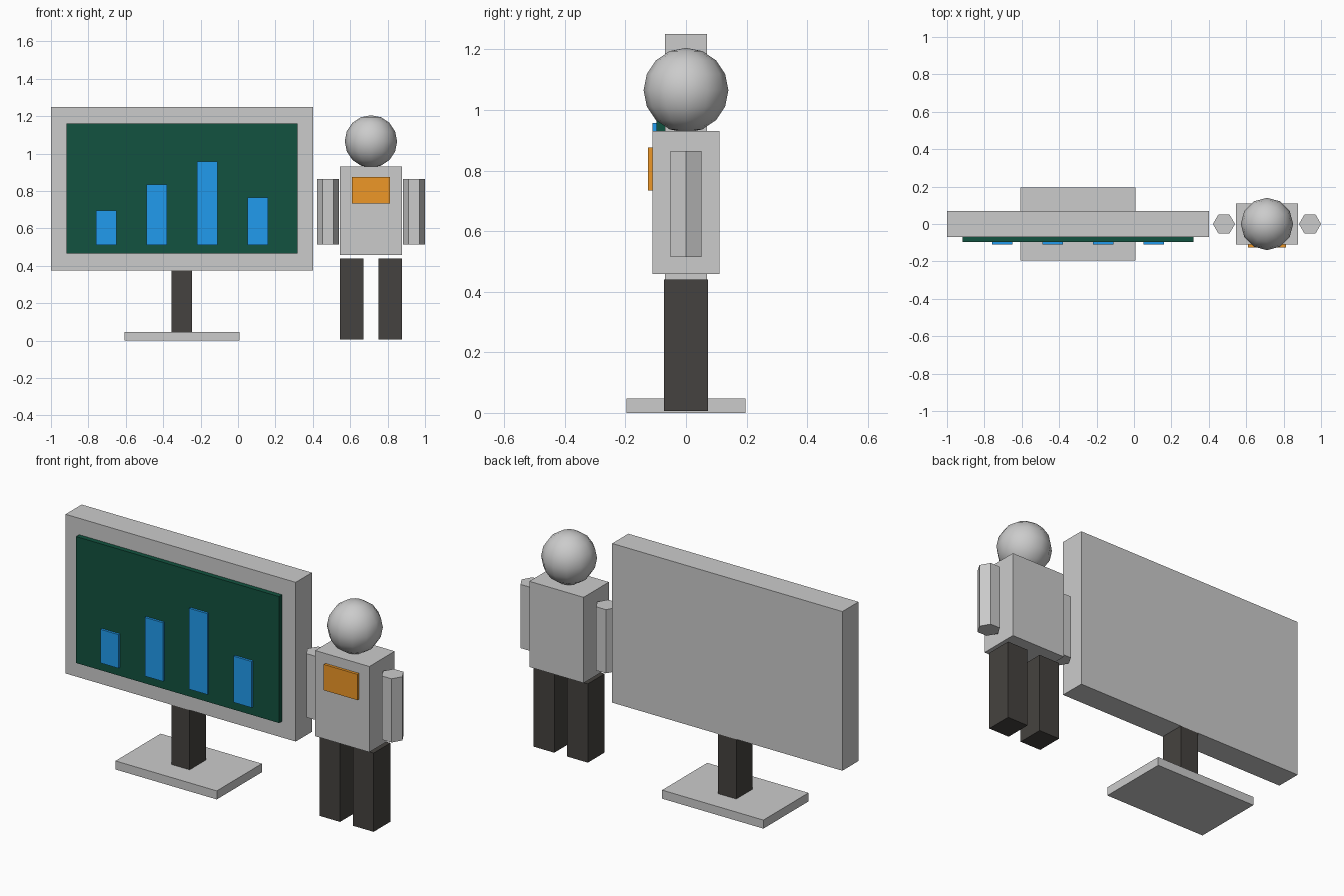
import bpy, math

if "Cube" in bpy.data.objects:
    bpy.data.objects.remove(bpy.data.objects["Cube"])


def material(name, color):
    m = bpy.data.materials.new(name)
    m.diffuse_color = (*color, 1)
    m.use_nodes = True
    m.node_tree.nodes["Principled BSDF"].inputs["Base Color"].default_value = m.diffuse_color
    return m


GREEN = material("board_green", (0.006, 0.085, 0.05))
BLUE = material("chart_blue", (0.015, 0.33, 0.85))
ORANGE = material("badge_orange", (0.85, 0.31, 0.02))
DARK = material("dark_grey", (0.06, 0.055, 0.05))


def finish(name, mat=None):
    ob = bpy.context.object
    ob.name = name
    if mat:
        ob.data.materials.append(mat)
    return ob


def box(name, x, y, z, mat=None):
    """Box from (min, max) ranges on each axis."""
    bpy.ops.mesh.primitive_cube_add(size=1, location=[(a + b) / 2 for a, b in (x, y, z)])
    bpy.context.object.scale = [b - a for a, b in (x, y, z)]
    bpy.ops.object.transform_apply(location=False, rotation=False, scale=True)
    return finish(name, mat)


# Display board on a stand
box("stand_base", (-0.608, 0.008), (-0.196, 0.196), (0, 0.047))
box("stand_post", (-0.355, -0.245), (-0.07, 0.07), (0.047, 0.375), DARK)
box("board_frame", (-1, 0.4), (-0.07, 0.07), (0.375, 1.25))
box("board_screen", (-0.917, 0.318), (-0.097, -0.07), (0.465, 1.16), GREEN)

# Bar chart
for i, top in enumerate((0.697, 0.835, 0.957, 0.766)):
    x = -0.705 + 0.27 * i
    box(f"chart_bar_{i + 1}", (x - 0.055, x + 0.055), (-0.11, -0.097), (0.512, top), BLUE)

# Presenter figure
CX = 0.711
box("torso", (CX - 0.165, CX + 0.165), (-0.11, 0.11), (0.459, 0.93))
box("chest_badge", (CX - 0.102, CX + 0.102), (-0.125, -0.11), (0.734, 0.876), ORANGE)

bpy.ops.mesh.primitive_uv_sphere_add(segments=12, ring_count=8, radius=0.14, location=(CX, 0, 1.065))
finish("head")
bpy.ops.object.shade_smooth_by_angle(angle=math.radians(40))

for side, s in (("left", -1), ("right", 1)):
    # Hexagonal arms with a corner pointing sideways
    bpy.ops.mesh.primitive_cylinder_add(vertices=6, radius=0.059, depth=0.35,
                                        location=(CX + s * 0.23, 0, 0.69),
                                        rotation=(0, 0, math.radians(30)))
    finish(f"{side}_arm")
    x = CX + s * 0.102
    box(f"{side}_leg", (x - 0.063, x + 0.063), (-0.073, 0.073), (0.007, 0.44), DARK)
